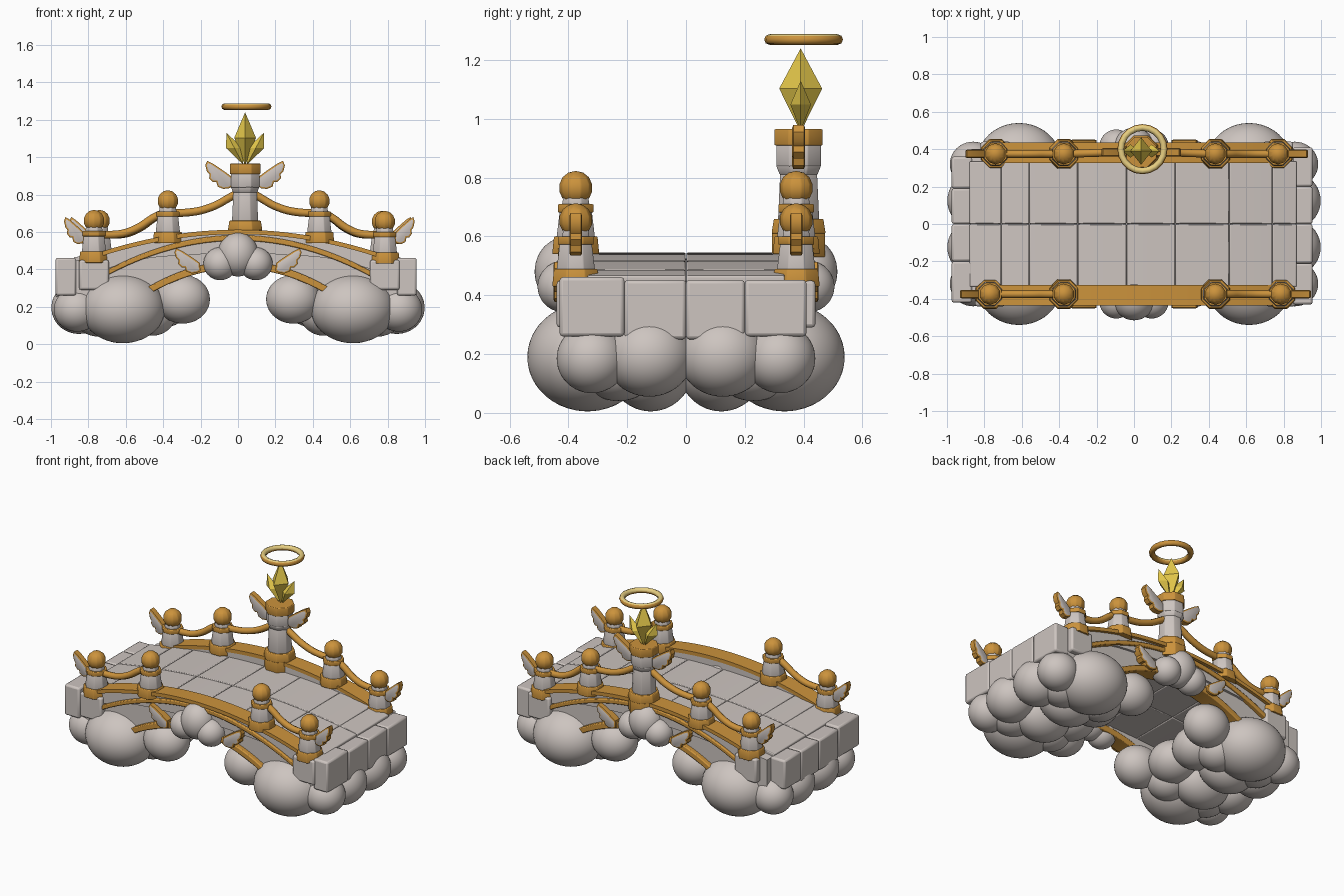
import bpy, bmesh, math
from mathutils import Matrix, Vector

if "Cube" in bpy.data.objects:
    bpy.data.objects.remove(bpy.data.objects["Cube"])

def material(name, rgb):
    m = bpy.data.materials.new(name)
    m.diffuse_color = (*rgb, 1)
    m.use_nodes = True
    m.node_tree.nodes["Principled BSDF"].inputs["Base Color"].default_value = m.diffuse_color
    return m

STONE = material("pale stone", (0.61, 0.555, 0.525))
GOLD = material("warm gold", (0.60, 0.29, 0.045))
YELLOW = material("crystal yellow", (0.78, 0.58, 0.07))
HALO = material("pale halo gold", (0.80, 0.62, 0.22))
MATS = [STONE, GOLD]

def finish(name, bm, mats, bevel=0, angle=35):
    bmesh.ops.recalc_face_normals(bm, faces=bm.faces[:])
    me = bpy.data.meshes.new(name)
    bm.to_mesh(me)
    bm.free()
    for m in mats:
        me.materials.append(m)
    if angle:
        me.shade_smooth()
        me.set_sharp_from_angle(angle=math.radians(angle))
    ob = bpy.data.objects.new(name, me)
    bpy.context.collection.objects.link(ob)
    if bevel:
        b = ob.modifiers.new("soft edges", 'BEVEL')
        b.width, b.segments, b.limit_method = bevel, 2, 'ANGLE'
    return ob

# strip that follows the arch between two height functions
def arc(name, mat, x0, x1, y0, y1, top, bot, n=24, bevel=0):
    bm = bmesh.new()
    rings = []
    for i in range(n + 1):
        x = x0 + (x1 - x0) * i / n
        rings.append([bm.verts.new(p) for p in ((x, y0, bot(x)), (x, y1, bot(x)),
                                                (x, y1, top(x)), (x, y0, top(x)))])
    for a, b in zip(rings, rings[1:]):
        for k in range(4):
            bm.faces.new((a[k], a[(k + 1) % 4], b[(k + 1) % 4], b[k]))
    bm.faces.new(rings[0])
    bm.faces.new(rings[-1])
    return finish(name, bm, [mat], bevel)

def box(name, mat, x0, x1, y0, y1, z0, z1, bevel=0.012):
    return arc(name, mat, x0, x1, y0, y1, lambda x: z1, lambda x: z0, 1, bevel)

# stacked eight-sided bands: (z0, z1, r0, r1, material index), optional ball (z, r)
def column(name, x, y, bands, ball=None):
    bm = bmesh.new()
    c = math.cos(math.pi / 8)
    def paint(made, mi):
        for v in made["verts"]:
            for f in v.link_faces:
                f.material_index = mi
    for z0, z1, r0, r1, mi in bands:
        paint(bmesh.ops.create_cone(
            bm, cap_ends=True, segments=8, radius1=r0 / c, radius2=r1 / c, depth=z1 - z0,
            matrix=Matrix.Translation((x, y, (z0 + z1) / 2)) @ Matrix.Rotation(math.pi / 8, 4, 'Z')), mi)
    if ball:
        paint(bmesh.ops.create_uvsphere(bm, u_segments=10, v_segments=7, radius=ball[1],
                                        matrix=Matrix.Translation((x, y, ball[0]))), 1)
    return finish(name, bm, MATS, 0.004, 50)

# smooth tube through points
def tube(name, mat, pts, r):
    cu = bpy.data.curves.new(name, 'CURVE')
    cu.dimensions = '3D'
    cu.bevel_depth, cu.bevel_resolution, cu.use_fill_caps = r, 2, True
    sp = cu.splines.new('NURBS')
    sp.points.add(len(pts) - 1)
    for p, co in zip(sp.points, pts):
        p.co = (*co, 1)
    sp.use_endpoint_u, sp.order_u, sp.resolution_u = True, 3, 6
    cu.materials.append(mat)
    ob = bpy.data.objects.new(name, cu)
    bpy.context.collection.objects.link(ob)
    return ob

# feathered wing plate: stone faces, gold rim; s = outward x direction
WING = [(0, .1), (.03, .42), (.3, .62), (.72, .9), (.93, 1), (1.0, .84), (.94, .62), (.84, .52), (.86, .38),
        (.72, .24), (.6, .24), (.55, .08), (.35, 0), (.15, .02)]
def wing(name, x, y, z, w, h, s, t=0.018):
    bm = bmesh.new()
    f = bm.faces.new([bm.verts.new((x + s * w * u, y - t, z + h * v)) for u, v in WING])
    r = bmesh.ops.extrude_face_region(bm, geom=[f])
    bmesh.ops.translate(bm, vec=(0, 2 * t, 0), verts=[v for v in r["geom"] if isinstance(v, bmesh.types.BMVert)])
    bmesh.ops.recalc_face_normals(bm, faces=bm.faces[:])
    big = [g for g in bm.faces if len(g.verts) > 4]
    for g in bm.faces:
        g.material_index = 0 if g in big else 1
    rim = bmesh.ops.inset_region(bm, faces=big, thickness=0.008, depth=0.004, use_even_offset=True)
    for g in rim["faces"]:
        g.material_index = 1
    finish(name, bm, MATS)

def clouds(name, blobs):
    bm = bmesh.new()
    for x, y, z, rx, ry, rz in blobs:
        bmesh.ops.create_icosphere(bm, subdivisions=4, radius=1,
                                   matrix=Matrix.Translation((x, y, z)) @ Matrix.Diagonal((rx, ry, rz, 1)))
    finish(name, bm, [STONE], angle=180)

deck = lambda x: 0.545 - 0.105 * x * x
kerb = lambda x: 0.612 - 0.22 * x * x
trim = lambda x: 0.583 - 0.38 * x * x
under = lambda x: max(0.2, 0.42 - 0.6 * x * x)
def lower(f, d):
    return lambda x: f(x) - d

# paving stones on a thin arched slab
arc("arch_slab", STONE, -0.87, 0.87, -0.40, 0.40, lower(deck, 0.02), lower(deck, 0.085), 40)
seams = [-0.88, -0.71, -0.56, -0.30, -0.04, 0.22, 0.51, 0.74, 0.87]
for i, (a, b) in enumerate(zip(seams, seams[1:])):
    for s in (-1, 1):
        arc(f"paving_stone_{i}_{s}", STONE, a + 0.001, b - 0.001, s * 0.001, s * 0.335,
            deck, lower(deck, 0.095), 4, 0.005)

# end blocks
for x0, x1, ys in ((-0.975, -0.865, (-0.42, -0.20, 0, 0.19, 0.36)), (0.85, 0.955, (-0.43, -0.21, 0, 0.20, 0.41))):
    for i, (a, b) in enumerate(zip(ys, ys[1:])):
        zb = 0.26 if i in (0, 3) else 0.25
        box(f"end_block_{x1}_{i}", STONE, x0, x1, a, b, zb, 0.462 if i == 0 else 0.452)

# side walls, kerbs, gold bands and rims on both sides
for s, side in ((-1, "front"), (1, "back")):
    arc(side + "_side_wall", STONE, -0.87, 0.87, s * 0.33, s * 0.40, lower(deck, 0.025), under, 40)
    arc(side + "_kerb", STONE, -0.78, 0.78, s * 0.33, s * 0.415, lower(kerb, 0.012),
        lambda x: min(deck(x) - 0.06, kerb(x) - 0.1))
    arc(side + "_kerb_gold_cap", GOLD, -0.74, 0.74, s * 0.325, s * 0.435, kerb, lower(kerb, 0.024))
    arc(side + "_gold_band", GOLD, -0.70, 0.71, s * 0.38, s * 0.43, trim, lower(trim, 0.03), 24, 0.006)
    arc(side + "_arch_rim", GOLD, -0.56, 0.56, s * 0.325, s * 0.432, lambda x: under(x) + 0.025,
        lambda x: under(x) - 0.016, 24, 0.006)

    # posts with balls; end posts stand on stone blocks
    y = s * 0.375
    ends = (-0.77, 0.785) if s < 0 else (-0.74, 0.77)
    for x, b in ((ends[0], 0.465), (-0.375, 0.57), (0.435, 0.57), (ends[1], 0.46)):
        column(f"{side}_post_{x}", x, y, [
            (b - 0.03, b + 0.03, 0.08, 0.074, 1), (b + 0.02, b + 0.12, 0.066, 0.054, 0),
            (b + 0.112, b + 0.14, 0.061, 0.061, 1), (b + 0.135, b + 0.165, 0.047, 0.042, 0)],
            (b + 0.195, 0.058))
    for k, x in zip((-1, 1), ends):
        box(f"{side}_post_block_{k}", STONE, x - 0.08, x + 0.08, y - 0.065, y + 0.065, 0.29, 0.45)
        wing(f"{side}_post_wing_{k}", x + k * 0.05, y, 0.535, 0.11, 0.145, k)
        wing(f"{side}_wall_wing_{k}", k * 0.2, s * 0.425, 0.378, 0.14, 0.135, k, 0.022)
        # sagging rail from end post to inner post
        xi = -0.375 if k < 0 else 0.435
        d = xi - x
        tube(f"{side}_rail_{k}", GOLD, [(x, y, 0.588), (x + d * .3, y, 0.578), (x + d * .6, y, 0.618),
                                        (x + d * .82, y, 0.685), (xi, y, 0.71)], 0.021)

    # small cloud on the crown of the arch
    clouds(side + "_crown_cloud", [(0, s * 0.41, 0.48, 0.108, 0.105, 0.118),
                                   (-0.095, s * 0.415, 0.43, 0.09, 0.09, 0.088),
                                   (0.095, s * 0.415, 0.43, 0.09, 0.09, 0.088)])

# cloud banks under each end
for k, side in ((-1, "left"), (1, "right")):
    blobs = []
    for s in (-1, 1):
        blobs += [(k * 0.615, s * 0.335, 0.19, 0.225, 0.205, 0.185), (k * 0.86, s * 0.32, 0.185, 0.125, 0.12, 0.118),
                  (k * 0.85, s * 0.125, 0.195, 0.148, 0.15, 0.14), (k * 0.62, s * 0.12, 0.165, 0.19, 0.15, 0.16),
                  (k * 0.295, s * 0.32, 0.24, 0.145, 0.13, 0.13), (k * 0.40, s * 0.11, 0.22, 0.15, 0.15, 0.13),
                  (k * 0.74, s * 0.23, 0.15, 0.14, 0.13, 0.11), (k * 0.46, s * 0.23, 0.165, 0.13, 0.13, 0.12)]
    clouds(side + "_cloud_bank", blobs)

# tall lamp pillar on the back kerb
PX, PY = 0.038, 0.383
column("lamp_pillar", PX, PY, [
    (0.53, 0.62, 0.09, 0.09, 1), (0.61, 0.66, 0.092, 0.084, 1), (0.655, 0.83, 0.07, 0.062, 0),
    (0.81, 0.84, 0.064, 0.076, 0), (0.838, 0.915, 0.076, 0.076, 0), (0.91, 0.965, 0.082, 0.082, 1)])
for k in (-1, 1):
    wing(f"pillar_wing_{k}", PX + k * 0.065, PY, 0.83, 0.148, 0.15, k)
    xi = -0.375 if k < 0 else 0.435
    d = PX - xi
    tube(f"pillar_rail_{k}", GOLD, [(xi, 0.375, 0.70), (xi + d * .3, 0.378, 0.70), (xi + d * .6, PY, 0.735),
                                    (xi + d * .8, PY, 0.785), (PX, PY, 0.83)], 0.021)

# crystal flame: faceted shards (base, tip, half widths, height fraction of widest point)
def shard(name, p0, p1, wx, wy, t):
    bm = bmesh.new()
    p0, p1 = Vector(p0), Vector(p1)
    m = p0.lerp(p1, t)
    a, b = bm.verts.new(p0), bm.verts.new(p1)
    ring = [bm.verts.new(m + Vector(o)) for o in ((wx, 0, 0), (0, wy, 0), (-wx, 0, 0), (0, -wy, 0))]
    for i in range(4):
        bm.faces.new((a, ring[i], ring[(i + 1) % 4]))
        bm.faces.new((b, ring[(i + 1) % 4], ring[i]))
    finish(name, bm, [YELLOW], angle=0)

CY = 0.39
shard("crystal_core", (PX, CY, 0.955), (PX, CY, 1.24), 0.058, 0.073, 0.52)
for k in (-1, 1):
    shard(f"crystal_petal_{k}", (PX + k * 0.01, CY, 0.96), (PX + k * 0.1, CY, 1.13), 0.045, 0.035, 0.52)

# halo ring: pale on top, warm gold on the sides and below
N, M, R, T = 20, 8, 0.116, 0.018
bm = bmesh.new()
rings = []
for i in range(N):
    a = i * math.tau / N
    rings.append([bm.verts.new((0.045 + (R + T * math.cos(q)) * math.cos(a), 0.4 + (R + T * math.cos(q)) * math.sin(a),
                                1.27 + T * math.sin(q))) for q in [j * math.tau / M for j in range(M)]])
for i in range(N):
    for j in range(M):
        a, b = rings[i], rings[(i + 1) % N]
        f = bm.faces.new((a[j], b[j], b[(j + 1) % M], a[(j + 1) % M]))
        f.material_index = 0 if j in (1, 2, 3) else 1
finish("halo", bm, [HALO, GOLD], angle=60)
